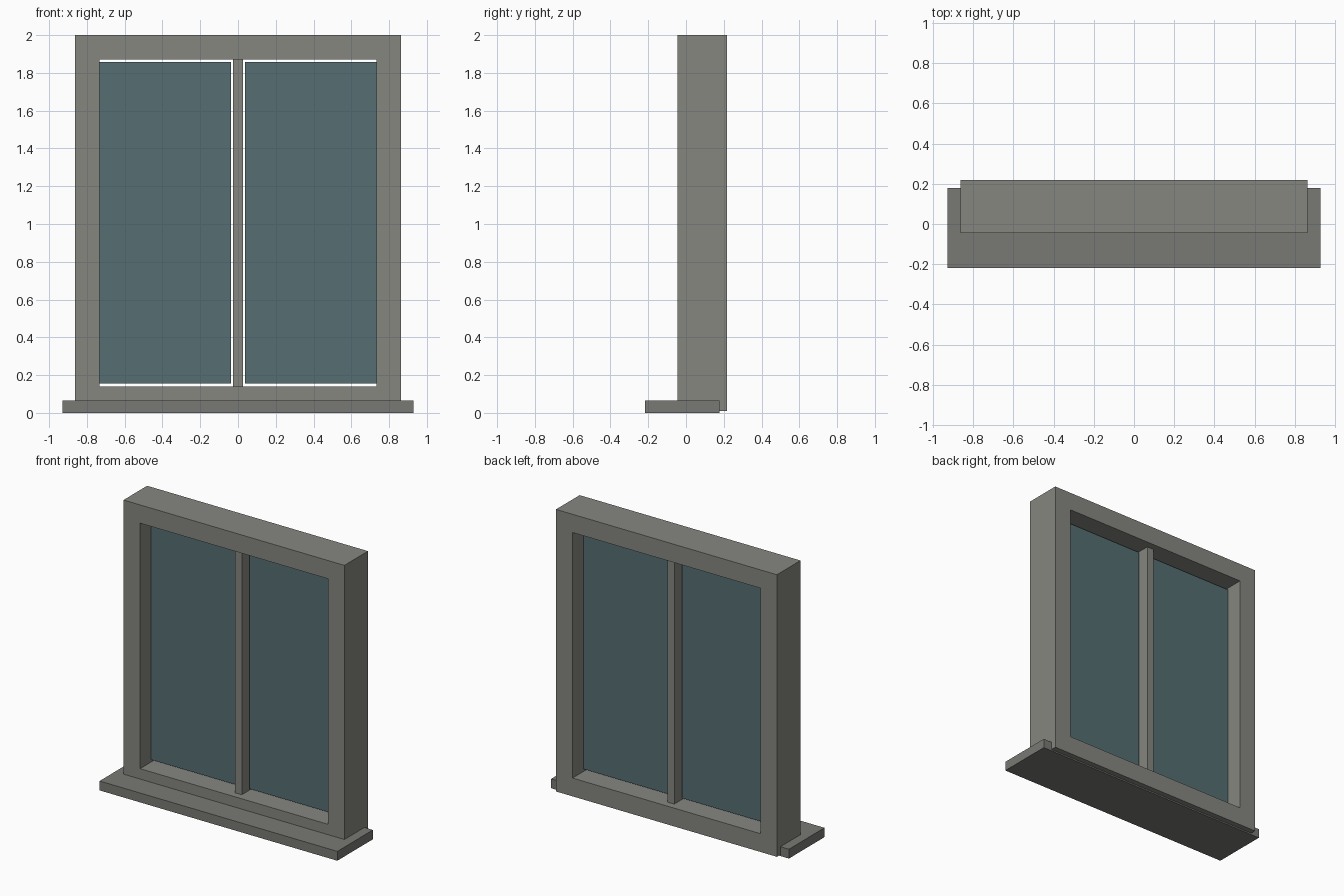
import bpy, bmesh

if "Cube" in bpy.data.objects:
    bpy.data.objects.remove(bpy.data.objects["Cube"])


def material(name, color):
    m = bpy.data.materials.new(name)
    m.diffuse_color = (*color, 1)
    m.use_nodes = True
    m.node_tree.nodes["Principled BSDF"].inputs["Base Color"].default_value = m.diffuse_color
    return m


def finish(name, bm, mat):
    bmesh.ops.recalc_face_normals(bm, faces=bm.faces)
    me = bpy.data.meshes.new(name)
    bm.to_mesh(me)
    bm.free()
    me.materials.append(mat)
    ob = bpy.data.objects.new(name, me)
    bpy.context.collection.objects.link(ob)
    return ob


def box(name, lo, hi, mat):
    bm = bmesh.new()
    bmesh.ops.create_cube(bm, size=1)
    for v in bm.verts:
        v.co = [(a + b) / 2 + c * (b - a) for a, b, c in zip(lo, hi, v.co)]
    return finish(name, bm, mat)


def ring(name, half_x, z0, z1, width, y0, y1, mat):
    """Rectangular frame: four mitred rails joined into one closed solid."""
    bm = bmesh.new()

    def loop(inset, y):
        x, b, t = half_x - inset, z0 + inset, z1 - inset
        return [bm.verts.new((px, y, pz)) for px, pz in ((-x, b), (x, b), (x, t), (-x, t))]

    # cross-section corners swept round the four corners
    loops = [loop(0, y0), loop(width, y0), loop(width, y1), loop(0, y1)]
    for a, b in zip(loops, loops[1:] + loops[:1]):
        for i in range(4):
            j = (i + 1) % 4
            bm.faces.new((a[i], a[j], b[j], b[i]))
    return finish(name, bm, mat)


frame_mat = material("frame_grey", (0.24, 0.24, 0.216))
sill_mat = material("sill_grey", (0.19, 0.19, 0.178))
glass_mat = material("glass_blue", (0.093, 0.156, 0.168))

# outer frame
ring("window_frame", 0.862, 0.01, 2.0, 0.129, -0.045, 0.218, frame_mat)

# centre bar
box("mullion", (-0.026, 0.005, 0.139), (0.026, 0.168, 1.871), frame_mat)

# glass panes, one each side of the bar
for name, x0, x1 in (("left_pane", -0.735, -0.037), ("right_pane", 0.037, 0.735)):
    box(name, (x0, 0.078, 0.156), (x1, 0.095, 1.857), glass_mat)

# projecting sill
box("sill", (-0.928, -0.218, 0.0), (0.928, 0.178, 0.066), sill_mat)
